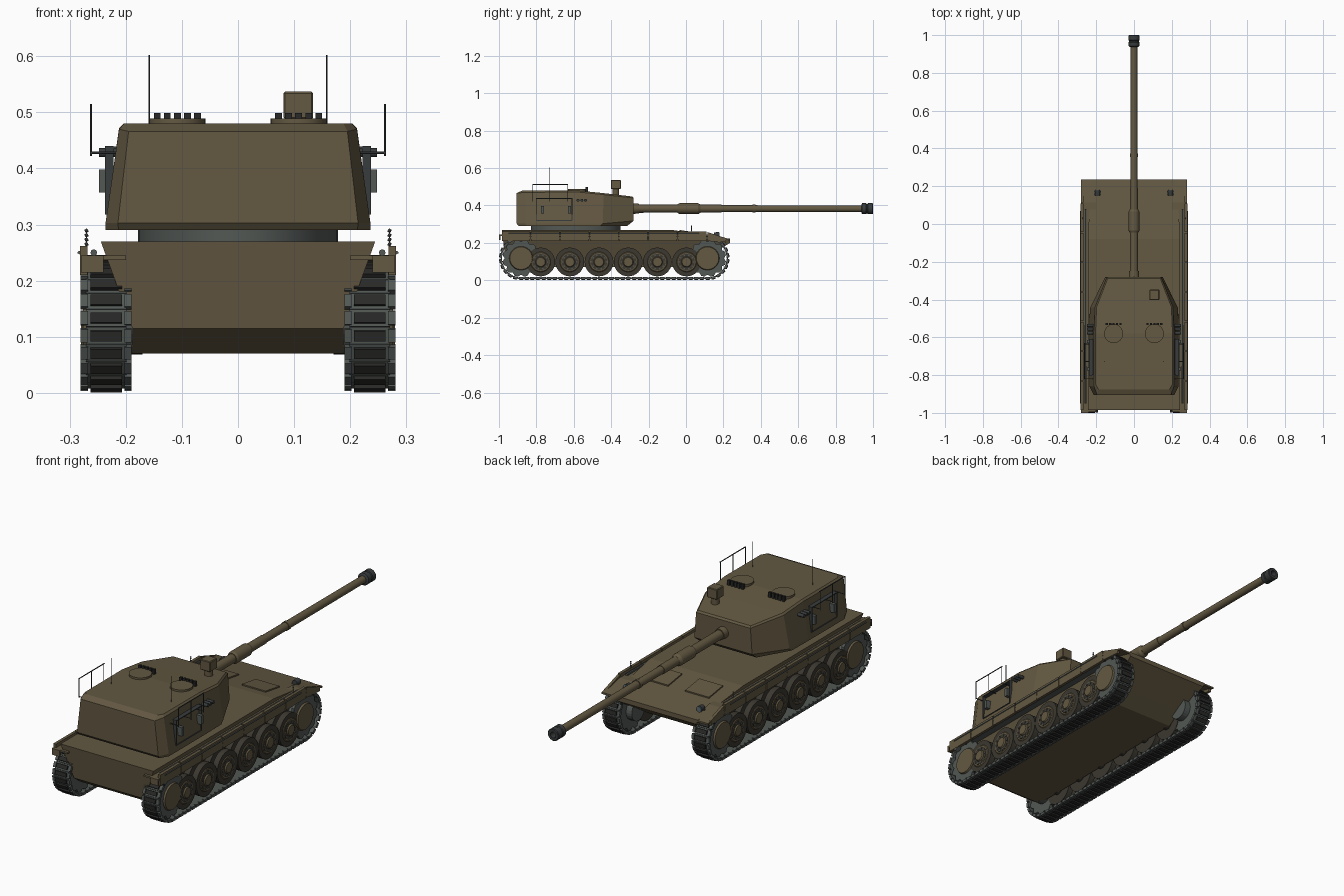
import bpy, bmesh, math
from mathutils import Vector, Matrix

if "Cube" in bpy.data.objects:
    bpy.data.objects.remove(bpy.data.objects["Cube"])


def material(name, rgb):
    m = bpy.data.materials.new(name)
    m.diffuse_color = (*rgb, 1)
    m.use_nodes = True
    m.node_tree.nodes["Principled BSDF"].inputs["Base Color"].default_value = m.diffuse_color
    return m


BROWN = material("olive_brown", (0.125, 0.098, 0.054))
GREY = material("steel_grey", (0.085, 0.098, 0.090))
DARK = material("dark_rubber", (0.022, 0.022, 0.021))
TIRE = material("tyre_brown", (0.045, 0.040, 0.030))
GUNMETAL = material("gunmetal", (0.040, 0.045, 0.046))
GLASS = material("lamp_glass", (0.11, 0.15, 0.17))


def box(bm, lo, hi):
    lo, hi = Vector(lo), Vector(hi)
    m = Matrix.Translation((lo + hi) / 2) @ Matrix.Diagonal((*(hi - lo), 1))
    bmesh.ops.create_cube(bm, size=1, matrix=m)


def cyl(bm, a, b, r, r2=None, n=24):
    a, b = Vector(a), Vector(b)
    d = b - a
    m = Matrix.Translation((a + b) / 2) @ d.to_track_quat('Z', 'Y').to_matrix().to_4x4()
    bmesh.ops.create_cone(bm, cap_ends=True, segments=n, radius1=r,
                          radius2=r if r2 is None else r2, depth=d.length, matrix=m)


def loft(bm, rings, cap=True):
    loops = [[bm.verts.new(p) for p in ring] for ring in rings]
    for a, b in zip(loops, loops[1:]):
        for i in range(len(a)):
            j = (i + 1) % len(a)
            bm.faces.new((a[i], a[j], b[j], b[i]))
    if cap:
        bm.faces.new(loops[0][::-1])
        bm.faces.new(loops[-1])


def finish(bm, name, mat, mirror=False, smooth=False):
    bmesh.ops.recalc_face_normals(bm, faces=bm.faces)
    me = bpy.data.meshes.new(name)
    bm.to_mesh(me)
    bm.free()
    ob = bpy.data.objects.new(name, me)
    bpy.context.collection.objects.link(ob)
    me.materials.append(mat)
    if mirror:
        ob.modifiers.new("mirror", 'MIRROR')
    if smooth:
        bpy.context.view_layer.objects.active = ob
        ob.select_set(True)
        bpy.ops.object.shade_smooth_by_angle(angle=math.radians(35))
        ob.select_set(False)
    return ob


# Hull: belly tub and flared upper body
def half_width(z):
    return 0.188 + max(0, z - 0.115) * 0.365


bm = bmesh.new()
for prof in ([(-.965, .115), (-.90, .07), (.03, .07), (.10, .115)],
             [(-.965, .115), (.10, .115), (.235, .20), (.235, .222), (-.08, .27), (-.985, .27)]):
    loft(bm, [[(s * half_width(z), y, z) for y, z in prof] for s in (-1, 1)])
finish(bm, "hull", BROWN)

# Fenders following the track top and sloping at the nose
bm = bmesh.new()
fender = [(-.995, .237), (.115, .238), (.235, .212), (.235, .220), (.115, .246), (-.995, .245)]
loft(bm, [[(x, y, z) for y, z in fender] for x in (.20, .28)])
box(bm, (.24, -1.0, .215), (.28, -.992, .245))
finish(bm, "fender", BROWN, mirror=True)

# Side skirt panels with seams between them
bm = bmesh.new()
for i in range(7):
    y = -.985 + i * .157
    box(bm, (.268, y, .210), (.282, y + .152, .262))
skirt_end = [(.114, .210), (.215, .203), (.215, .225), (.114, .258)]
loft(bm, [[(x, y, z) for y, z in skirt_end] for x in (.268, .281)])
finish(bm, "side_skirt", BROWN, mirror=True)
bm = bmesh.new()
cyl(bm, (.257, -.95, .250), (.257, .08, .250), .006, n=8)
cyl(bm, (.283, -.95, .250), (.283, .07, .250), .003, n=6)
finish(bm, "tow_cable", GREY, mirror=True, smooth=True)
bm = bmesh.new()
for k in range(4):
    bmesh.ops.create_icosphere(bm, subdivisions=1, radius=.004,
                               matrix=Matrix.Translation((.270, .03, .265 + k * .008)))
finish(bm, "marker_post", GREY, mirror=True)

# Tracks: links and rubber pads placed around a stadium path
Y0, Y1, ZC, R = -.882, .115, .118, .106
straight, arc = Y1 - Y0, math.pi * R


def track_point(s):
    if s < straight:
        return Y0 + s, ZC - R, 0
    s -= straight
    if s < arc:
        a = s / R
        return Y1 + R * math.sin(a), ZC - R * math.cos(a), a
    s -= arc
    if s < straight:
        return Y1 - s, ZC + R, math.pi
    a = math.pi + (s - straight) / R
    return Y0 + R * math.sin(a), ZC - R * math.cos(a), a


links, pads = bmesh.new(), bmesh.new()
count = 88
pitch = 2 * (straight + arc) / count
for i in range(count):
    y, z, a = track_point(i * pitch)
    frame = Matrix.Translation((.235, y, z)) @ Matrix.Rotation(a, 4, 'X')
    bmesh.ops.create_cube(links, size=1, matrix=frame @ Matrix.Diagonal((.072, pitch, .008, 1)))
    for x in (-.039, .039):
        bmesh.ops.create_cube(links, size=1, matrix=frame @ Matrix.Translation((x, 0, -.002))
                              @ Matrix.Diagonal((.013, pitch * .8, .013, 1)))
    bmesh.ops.create_cube(pads, size=1, matrix=frame @ Matrix.Translation((0, 0, -.007))
                          @ Matrix.Diagonal((.056, pitch * .62, .009, 1)))
finish(links, "track_links", GREY, mirror=True)
finish(pads, "track_pads", DARK, mirror=True)

# Road wheels: tyres, dished rims, hubs and bolts
tyre, rim, bolts = bmesh.new(), bmesh.new(), bmesh.new()
for i in range(6):
    y, z = -.777 + i * .156, .098
    for x0, x1 in ((.198, .226), (.242, .270)):
        cyl(tyre, (x0, y, z), (x1, y, z), .077, n=32)
    cyl(tyre, (.18, y, z), (.25, y, z), .03)
    cyl(rim, (.268, y, z), (.273, y, z), .056, .050, n=32)
    cyl(tyre, (.272, y, z), (.274, y, z), .044, n=32)
    cyl(rim, (.270, y, z), (.280, y, z), .030, .024)
    for k in range(10):
        a = k * math.tau / 10
        p = (y + .038 * math.cos(a), z + .038 * math.sin(a))
        cyl(bolts, (.272, *p), (.277, *p), .0045, n=6)
finish(tyre, "road_wheel_tyres", TIRE, mirror=True, smooth=True)
finish(rim, "road_wheel_rims", BROWN, mirror=True, smooth=True)
finish(bolts, "wheel_bolts", GREY, mirror=True)

# Toothed end wheels with plain hub discs
teeth, hubs = bmesh.new(), bmesh.new()
for y in (Y0, Y1):
    for x0, x1 in ((.200, .215), (.255, .268)):
        outline = []
        for k in range(36):
            a, r = k * math.tau / 36, .100 if k % 3 else .088
            outline.append((y + r * math.cos(a), ZC + r * math.sin(a)))
        loft(teeth, [[(x, *p) for p in outline] for x in (x0, x1)])
    cyl(teeth, (.17, y, ZC), (.26, y, ZC), .05)
    cyl(hubs, (.262, y, ZC), (.276, y, ZC), .066, .060, n=32)
finish(teeth, "drive_wheel_teeth", GREY, mirror=True)
finish(hubs, "drive_wheel_hubs", BROWN, mirror=True, smooth=True)

# Turret ring
bm = bmesh.new()
cyl(bm, (0, 0, .262), (0, 0, .295), 1, n=48)
bmesh.ops.scale(bm, vec=(.178, .240, 1), verts=bm.verts)
bmesh.ops.translate(bm, vec=(0, -.59, 0), verts=bm.verts)
finish(bm, "turret_ring", GREY, smooth=True)

# Turret shell lofted from right-hand outlines, rear to front
outlines = [
    [(.213, -.895, .290), (.236, -.855, .290), (.236, -.58, .290), (.234, -.46, .290), (.150, -.315, .290)],
    [(.214, -.905, .303), (.236, -.858, .303), (.236, -.58, .303), (.233, -.445, .303), (.152, -.280, .318)],
    [(.195, -.905, .466), (.212, -.860, .470), (.212, -.58, .472), (.206, -.440, .458), (.143, -.280, .440)],
    [(.188, -.875, .480), (.203, -.850, .480), (.204, -.58, .480), (.198, -.440, .466), (.139, -.288, .448)],
]
bm = bmesh.new()
loft(bm, [o + [(-x, y, z) for x, y, z in reversed(o)] for o in outlines], cap=False)
bm.verts.ensure_lookup_table()
for start in (0, 30):  # close floor and roof with strips
    v = bm.verts[start:start + 10]
    for i in range(4):
        bm.faces.new((v[i], v[i + 1], v[8 - i], v[9 - i]))
finish(bm, "turret", BROWN)

# Gun barrel, fume extractor and muzzle
bm = bmesh.new()
G = .383
for y0, y1, ra, rb in ((-.32, -.25, .030, .026), (-.30, .19, .022, .021), (.19, .95, .0185, .0175),
                       (.355, .372, .021, .021), (-.045, -.035, .024, .029),
                       (-.035, .065, .029, .029), (.065, .078, .029, .022)):
    cyl(bm, (0, y0, G), (0, y1, G), ra, rb)
finish(bm, "gun_barrel", BROWN, smooth=True)
bm = bmesh.new()
sections = [(.938, .022), (.942, .029), (.962, .029), (.965, .026), (.970, .026),
            (.973, .029), (.997, .029), (1.0, .026), (1.0, .014), (.96, .014)]
loft(bm, [[(r * math.cos(k * math.tau / 24), y, G + r * math.sin(k * math.tau / 24))
           for k in range(24)] for y, r in sections])
finish(bm, "muzzle", GUNMETAL, smooth=True)

# Roof hatches, periscopes and sight box
hatch, scope = bmesh.new(), bmesh.new()
cyl(hatch, (.108, -.58, .475), (.108, -.58, .489), .050, n=32)
for k in range(5):
    x = .072 + k * .018
    box(scope, (x - .006, -.536, .474), (x + .006, -.524, .499))
finish(hatch, "roof_hatch", BROWN, mirror=True, smooth=True)
finish(scope, "periscopes", DARK, mirror=True)
bm = bmesh.new()
box(bm, (.081, -.402, .488), (.134, -.348, .537))
bmesh.ops.bevel(bm, geom=bm.edges[:], offset=.003, segments=1, affect='EDGES')
cyl(bm, (.108, -.375, .45), (.108, -.375, .49), .018)
finish(bm, "sight_box", BROWN)

# Antennas and side rails
bm = bmesh.new()
cyl(bm, (.158, -.728, .475), (.158, -.728, .602), .0018, n=6)
finish(bm, "antenna", GUNMETAL, mirror=True)
bm = bmesh.new()
for y in (-.82, -.728, -.635):
    cyl(bm, (.262, y, .422), (.262, y, .515), .002, n=6)
    cyl(bm, (.262, y, .428), (.215, y, .428), .002, n=6)
cyl(bm, (.262, -.82, .513), (.262, -.63, .513), .0025, n=6)
for y in (-.80, -.61):  # door frame uprights
    box(bm, (.222, y - .002, .32), (.237, y + .002, .44))
for z in (.32, .437):
    box(bm, (.216, -.80, z - .002), (.237, -.61, z + .002))
finish(bm, "side_rail", GUNMETAL, mirror=True)

# Turret side handles and launcher tubes
bm = bmesh.new()
for y in (-.768, -.622):
    box(bm, (.222, y - .008, .357), (.248, y + .008, .398))
finish(bm, "side_handles", GREY, mirror=True)
bm = bmesh.new()
for y in (-.577, -.557, -.537):
    cyl(bm, (.205, y, .428), (.248, y, .428), .008, n=12)
finish(bm, "launcher_tubes", GUNMETAL, mirror=True, smooth=True)


# Deck access plates and headlamps on the sloping nose
def deck(y):
    return .27 - max(0, y + .08) * .048 / .315


bm = bmesh.new()
rect = [(.045, -.035), (.170, -.035), (.170, .070), (.045, .070)]
loft(bm, [[(x, y, deck(y) + h) for x, y in rect] for h in (-.003, .006)])
finish(bm, "deck_plate", BROWN, mirror=True)
lamp, lens = bmesh.new(), bmesh.new()
cyl(lamp, (.193, .150, .243), (.193, .176, .243), .013, .015, n=16)
box(lamp, (.175, .152, .225), (.211, .162, .238))
cyl(lens, (.193, .174, .243), (.193, .180, .243), .013, n=16)
finish(lamp, "headlamp", GUNMETAL, mirror=True, smooth=True)
finish(lens, "headlamp_lens", GLASS, mirror=True, smooth=True)
